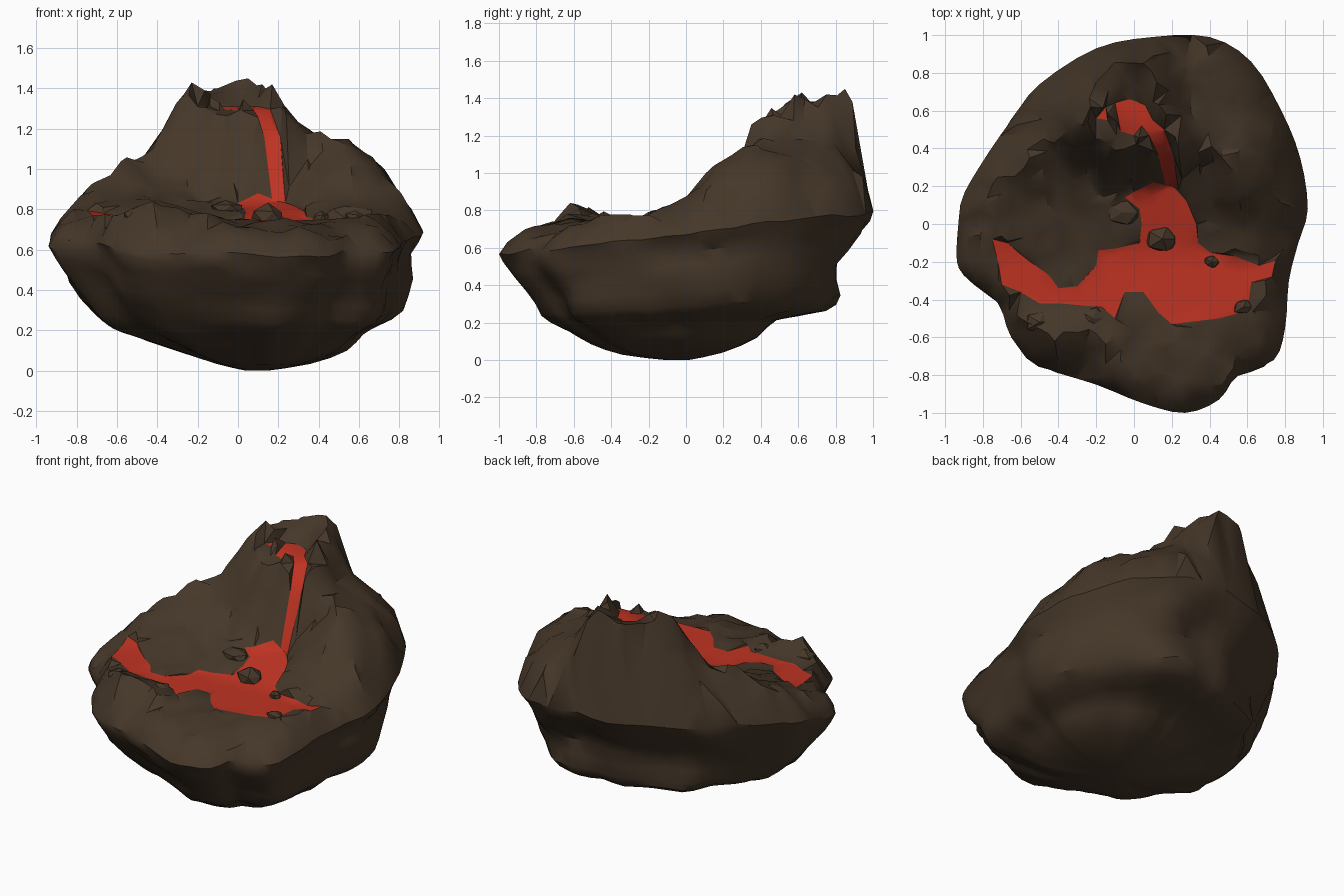
import bpy, bmesh, math, random
from mathutils import Vector, noise
from mathutils.bvhtree import BVHTree
from mathutils.geometry import delaunay_2d_cdt

random.seed(4)
if "Cube" in bpy.data.objects:
    bpy.data.objects.remove(bpy.data.objects["Cube"])


def make_material(name, color):
    mat = bpy.data.materials.new(name)
    mat.use_nodes = True
    mat.diffuse_color = (*color, 1)
    bsdf = mat.node_tree.nodes["Principled BSDF"]
    bsdf.inputs["Base Color"].default_value = (*color, 1)
    bsdf.inputs["Roughness"].default_value = 0.9
    return mat


rock_mat = make_material("dark brown rock", (0.06, 0.038, 0.022))
lava_mat = make_material("red lava", (0.52, 0.033, 0.016))


def spline(points, steps, closed):
    """Catmull-Rom curve through points of any dimension."""
    pts = [Vector(p) for p in points]
    n = len(pts)
    get = (lambda i: pts[i % n]) if closed else (lambda i: pts[max(0, min(n - 1, i))])
    out = []
    for i in range(n if closed else n - 1):
        a, b, c, d = (get(i + k) for k in (-1, 0, 1, 2))
        for s in range(steps):
            t = s / steps
            out.append(b + (c - a) * (t / 2) + (a * 2 - b * 5 + c * 4 - d) * (t * t / 2)
                       + (b * 3 - a - c * 3 + d) * (t ** 3 / 2))
    return out if closed else out + [pts[-1]]


def inside(p, poly):
    hit = False
    for a, b in zip(poly, poly[1:] + poly[:1]):
        if (a[1] > p[1]) != (b[1] > p[1]):
            if p[0] < a[0] + (b[0] - a[0]) * (p[1] - a[1]) / (b[1] - a[1]):
                hit = not hit
    return hit


def finish(name, bm, mats, angle):
    mesh = bpy.data.meshes.new(name)
    bm.to_mesh(mesh)
    bm.free()
    for mat in mats:
        mesh.materials.append(mat)
    obj = bpy.data.objects.new(name, mesh)
    bpy.context.collection.objects.link(obj)
    bpy.ops.object.select_all(action="DESELECT")
    obj.select_set(True)
    bpy.context.view_layer.objects.active = obj
    bpy.ops.object.shade_smooth_by_angle(angle=math.radians(angle))
    return obj


# Widest outline of the island, counter-clockwise, and a rounded shoulder above it
outline = spline([
    (.92, .08), (.88, .35), (.78, .6), (.62, .86), (.4, .99), (.1, .99), (-.2, .93),
    (-.5, .74), (-.65, .55), (-.82, .3), (-.92, .1), (-.92, -.15), (-.89, -.27),
    (-.72, -.42), (-.65, -.6), (-.5, -.75), (-.2, -.85), (.05, -.95), (.27, -1),
    (.45, -.93), (.55, -.8), (.74, -.72), (.8, -.55), (.82, -.3), (.87, -.1)], 3, True)
edge = [Vector((p.x, p.y, .68 + .12 * p.y + .03 * noise.noise((p.x * 5, p.y * 5, 0))))
        for p in outline]
shoulder = [Vector((p.x * .955, p.y * .955, p.z + .065 + .12 * max(p.y, 0))) for p in edge[::2]]

# Landmarks of the upper terrain
basin = [(-.7, -.2, .77), (-.4, -.38, .73), (0, -.25, .74), (.3, -.3, .74), (.65, -.25, .76),
         (.2, .1, .8), (.5, -.45, .74), (-.2, 0, .79), (-.45, -.1, .8), (-.45, .1, .86),
         (-.2, .2, .87), (.4, 0, .84), (.6, -.05, .84)]
front_bank = [(-.6, -.5, .77), (-.42, -.62, .84), (-.2, -.58, .78), (0, -.57, .73),
              (.2, -.62, .75), (.45, -.59, .74), (.68, -.5, .75), (0, -.8, .71),
              (.3, -.86, .7), (-.4, -.7, .74), (.66, -.62, .72)]
side_ridges = [(-.82, -.05, .79), (-.78, .1, .87), (-.72, .25, .93), (-.58, .3, 1.04),
               (-.48, .45, 1.06), (-.4, .35, 1), (-.48, .62, 1.02), (.46, .36, 1.15),
               (.55, .38, 1.15), (.55, .15, 1.04), (.68, .2, 1.02), (.81, .1, .88),
               (.67, .36, 1.05), (.74, .5, .98), (.52, .65, 1.07), (.45, .1, .94),
               (.36, .3, 1.02)]
cone = [(0, .22, .88), (.2, .2, .83), (-.25, .28, .92), (-.1, .39, 1.27), (.02, .42, 1.29),
        (.02, .46, 1.335), (.24, .35, 1.26), (-.2, .45, 1.31), (.22, .46, 1.31),
        (0, .55, 1.3), (-.05, .66, 1.31), (.08, .55, 1.3), (-.27, .53, 1.37),
        (-.23, .62, 1.43), (-.2, .75, 1.39), (-.12, .84, 1.4), (.05, .85, 1.45),
        (.12, .75, 1.42), (.17, .58, 1.42), (0, .74, 1.34), (-.33, .62, 1.27),
        (-.32, .77, 1.12), (.3, .6, 1.18), (.28, .8, 1.15), (.1, .89, 1.38), (-.1, .88, 1.34)]
marks = [Vector(p) for p in basin + front_bank + side_ridges + cone]
control = edge + shoulder + marks
net = delaunay_2d_cdt([p.xy for p in control], [], [], 0, 1e-5)
control_z = [control[o[0]].z for o in net[3]]
terrain = BVHTree.FromPolygons([(*v, z) for v, z in zip(net[0], control_z)], net[2])


def ground(x, y):
    hit = terrain.ray_cast(Vector((x, y, 3)), Vector((0, 0, -1)))[0]
    return hit.z if hit else .7


# Lava pool, stream with crater pond, and a small crater puddle
pool = [(-.75, -.08), (-.67, -.1), (-.55, -.2), (-.45, -.27), (-.4, -.34), (-.3, -.33),
        (-.2, -.22), (-.19, -.14), (-.1, -.13), (.03, -.1), (.04, 0), (.03, .08), (-.05, .14),
        (0, .17), (.1, .22), (.2, .2), (.28, .12), (.33, 0), (.34, -.1), (.4, -.15),
        (.53, -.17), (.66, -.22), (.75, -.19), (.73, -.28), (.62, -.31), (.6, -.46),
        (.45, -.5), (.2, -.53), (.13, -.47), (.05, -.36), (-.05, -.36), (-.1, -.5),
        (-.17, -.44), (-.4, -.42), (-.5, -.42), (-.6, -.36), (-.7, -.32), (-.72, -.2)]
stream = [(-.1, .64), (-.02, .66), (.06, .63), (.1, .55), (.16, .5), (.21, .36), (.235, .18),
          (.17, .2), (.13, .36), (.08, .47), (.04, .52), (0, .47), (-.07, .49)]
puddle = [(-.2, .56), (-.15, .62), (-.14, .55)]
lava_shapes = [pool, stream, puddle]
lava_slope = [(-2, .735), (-.15, .74), (.2, .84), (.37, 1.18), (.47, 1.29), (.55, 1.31), (2, 1.31)]


def lava_height(x, y):
    for (y0, z0), (y1, z1) in zip(lava_slope, lava_slope[1:]):
        if y <= y1:
            return z0 + (z1 - z0) * (y - y0) / (y1 - y0) + (.06 * x * x if y < .1 else 0)


def is_lava(p):
    return any(inside(p, shape) for shape in lava_shapes)


# Upper surface: outline, lava borders, landmarks and scattered points, triangulated
points = list(edge)
loops = [list(range(len(edge)))]
for shape in lava_shapes:
    start = len(points)
    points += [Vector((x, y, lava_height(x, y))) for x, y in shape]
    loops.append(list(range(start, len(points))))
points += shoulder + [p for p in marks if not is_lava(p)]
step = .08
for i in range(-12, 13):
    for j in range(-12, 13):
        x, y = (k * step + random.uniform(-.03, .03) for k in (i, j))
        if not inside((x * 1.08, y * 1.08), outline):
            continue
        if is_lava((x, y)):
            z = lava_height(x, y)
        else:
            z = ground(x, y) + random.uniform(-.015, .02)
            if -.5 < y < .1 and abs(x) < .7:
                z = max(z, lava_height(x, y) + .01)
        points.append(Vector((x, y, z)))
borders = [(a, b) for lp in loops for a, b in zip(lp, lp[1:] + lp[:1])]
coords, _, tris, origins, _, _ = delaunay_2d_cdt([p.xy for p in points], borders, [], 0, 1e-5)

bm = bmesh.new()
verts = [bm.verts.new((v.x, v.y, points[o[0]].z if o else lava_height(v.x, v.y)))
         for v, o in zip(coords, origins)]
for tri in tris:
    centre = sum((coords[k] for k in tri), Vector((0, 0))) / len(tri)
    if inside(centre, outline):
        bm.faces.new([verts[k] for k in tri]).material_index = int(is_lava(centre))

# Underside: rings of (height share, front, right, back, left spread)
rings = spline([(1, 1, 1, 1, 1), (.85, .96, .95, .92, .985), (.65, .85, .92, .81, .89),
                (.43, .74, .88, .82, .8), (.33, .65, .74, .76, .72), (.27, .59, .65, .5, .62),
                (.15, .46, .55, .38, .4), (.05, .3, .32, .22, .2), (0, .06, .06, .06, .06)],
               2, False)
keel = Vector((.1, -.05, 0))
previous = None
for ring in rings:
    row = []
    for p in edge:
        d = p.xy.normalized()
        f = (ring[1] * max(-d.y, 0) ** 2 + ring[2] * max(d.x, 0) ** 2
             + ring[3] * max(d.y, 0) ** 2 + ring[4] * max(-d.x, 0) ** 2)
        height = p.z * ring[0]
        if 0 < ring[0] < 1:
            f *= 1 + .06 * noise.noise((p.x * 3, p.y * 3, ring[0] * 4))
            height += .03 * ring[0] * noise.noise((p.x * 7, p.y * 7, ring[0] * 9))
        xy = keel.lerp(p, f)
        row.append(bm.verts.new((xy.x, xy.y, height)))
    if previous:
        for k in range(len(row)):
            n = (k + 1) % len(row)
            bm.faces.new((previous[k], row[k], row[n], previous[n]))
    previous = row
bm.faces.new(previous)
bmesh.ops.remove_doubles(bm, verts=bm.verts, dist=1e-4)
bmesh.ops.recalc_face_normals(bm, faces=bm.faces)
finish("volcano_island", bm, [rock_mat, lava_mat], 35)

# Loose boulders standing in the lava and on the banks
boulders = [(.15, -.08, .1, .07), (.41, -.2, .045, .05), (-.5, -.52, .08, .06),
            (-.22, -.5, .08, .05), (.58, -.44, .06, .04), (-.06, .06, .1, .05)]
for number, (x, y, size, height) in enumerate(boulders):
    bm = bmesh.new()
    bmesh.ops.create_icosphere(bm, subdivisions=1, radius=1)
    for v in bm.verts:
        v.co *= random.uniform(.75, 1.1)
        v.co = Vector((x + v.co.x * size, y + v.co.y * size * .8,
                       lava_height(x, y) + v.co.z * height))
    finish(f"boulder_{number + 1}", bm, [rock_mat], 20)
